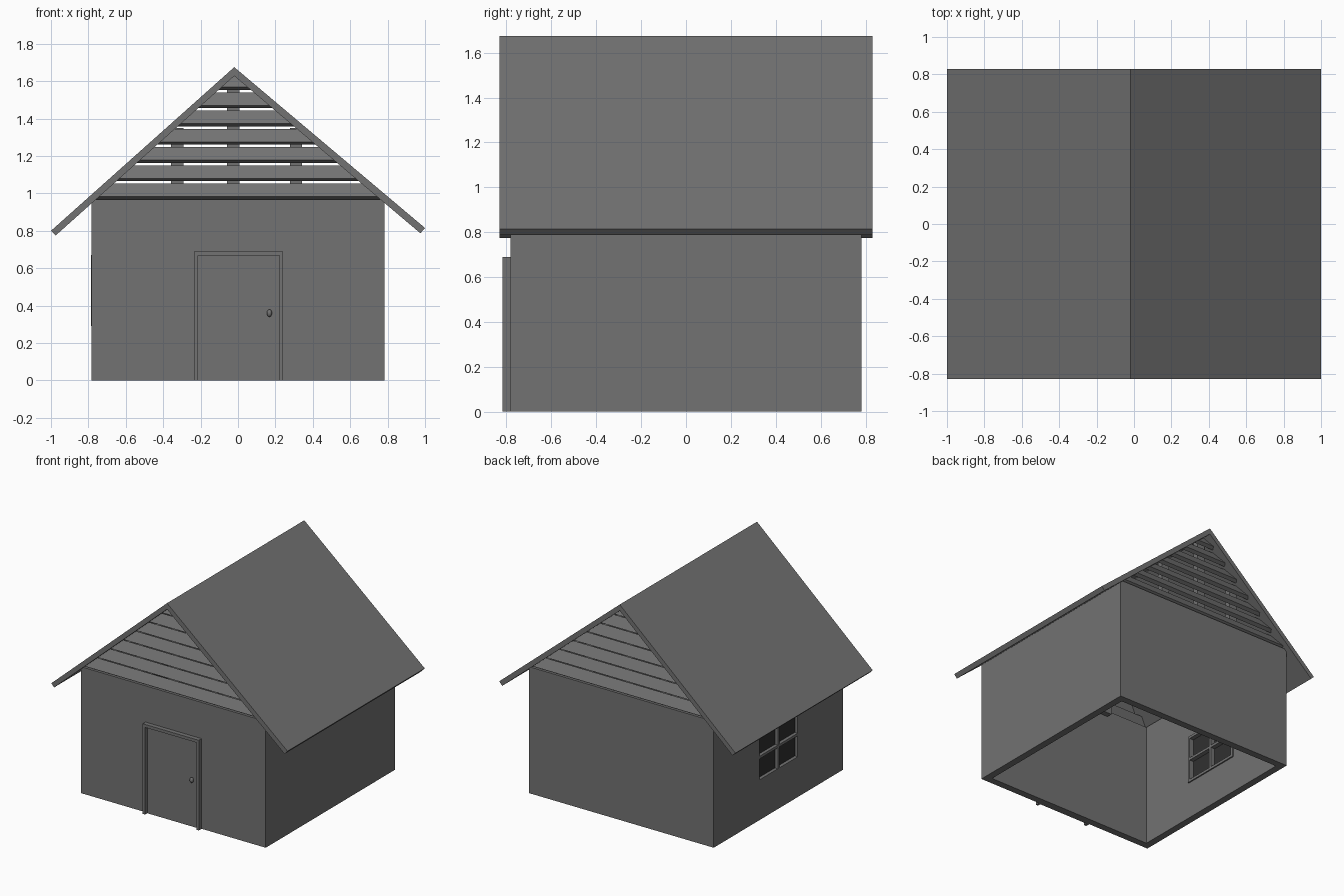
import bpy
import bmesh
from mathutils import Vector

if "Cube" in bpy.data.objects:
    bpy.data.objects.remove(bpy.data.objects["Cube"])


def material(name, value):
    mat = bpy.data.materials.new(name)
    mat.use_nodes = True
    colour = (value, value, value, 1)
    mat.diffuse_color = colour
    mat.node_tree.nodes["Principled BSDF"].inputs["Base Color"].default_value = colour
    return mat


GREY = material("plain grey", 0.17)
DARK = material("dark glass", 0.03)


def loft(name, start, end, mat=GREY):
    """Solid between two matching outlines."""
    bm = bmesh.new()
    a = [bm.verts.new(p) for p in start]
    b = [bm.verts.new(p) for p in end]
    bm.faces.new(a)
    bm.faces.new(b[::-1])
    for i in range(len(a)):
        j = (i + 1) % len(a)
        bm.faces.new((a[j], a[i], b[i], b[j]))
    bmesh.ops.recalc_face_normals(bm, faces=bm.faces)
    mesh = bpy.data.meshes.new(name)
    bm.to_mesh(mesh)
    bm.free()
    obj = bpy.data.objects.new(name, mesh)
    bpy.context.collection.objects.link(obj)
    mesh.materials.append(mat)
    return obj


def prism(name, outline, y0, y1, mat=GREY):
    return loft(name, [(x, y0, z) for x, z in outline],
                [(x, y1, z) for x, z in outline], mat)


def box(name, x0, x1, y0, y1, z0, z1, mat=GREY):
    return prism(name, [(x0, z0), (x1, z0), (x1, z1), (x0, z1)], y0, y1, mat)


def cut(target, cutter):
    mod = target.modifiers.new("cut", "BOOLEAN")
    mod.operation = "DIFFERENCE"
    mod.solver = "EXACT"
    mod.object = cutter
    bpy.context.view_layer.objects.active = target
    bpy.ops.object.modifier_apply(modifier=mod.name)
    bpy.data.objects.remove(cutter)


# Hollow walls, open below, with a window hole on one side
WALL, THICK, TOP = 0.783, 0.055, 0.967
INNER = WALL - THICK
WIN_Y, WIN_LOW, WIN_HIGH = 0.25, 0.29, 0.67
walls = box("walls", -WALL, WALL, -WALL, WALL, 0, TOP)
cut(walls, box("room_cutter", -INNER, INNER, -INNER, INNER, -1, 2))
cut(walls, box("window_cutter", -1, -0.6, -WIN_Y, WIN_Y, WIN_LOW, WIN_HIGH))

# Window frame, crossbars and glass
BAR = 0.02
wx0, wx1 = -WALL - 0.002, -INNER + 0.01
mid = (WIN_LOW + WIN_HIGH) / 2
for name, y in (("left", -WIN_Y), ("middle", -BAR / 2), ("right", WIN_Y - BAR)):
    box("window_upright_" + name, wx0, wx1, y, y + BAR, WIN_LOW, WIN_HIGH)
for name, z in (("bottom", WIN_LOW), ("middle", mid - BAR / 2), ("top", WIN_HIGH - BAR)):
    box("window_rail_" + name, wx0, wx1, -WIN_Y, WIN_Y, z, z + BAR)
box("window_glass", -0.76, -0.752, -WIN_Y, WIN_Y, WIN_LOW, WIN_HIGH, DARK)

# Roof slab with a ridge slightly off centre
RIDGE, APEX = -0.02, 1.628
prism("roof", [(-1, 0.80), (RIDGE, 1.675), (1, 0.815),
               (0.975, 0.787), (RIDGE, APEX), (-0.975, 0.775)], -0.83, 0.83)


def under_roof(z):
    """Left and right reach of the gable at height z, just inside the roof slab."""
    drop = max(APEX - z, 0) + 0.008
    return RIDGE - drop / 0.893, RIDGE + drop / 0.845


# Slatted gables with posts behind, on both ends
for side, sign in (("front", 1), ("back", -1)):
    for k in range(7):
        z = 0.968 + 0.0975 * k
        profile = [(-0.79, z + 0.015), (-0.75, z + 0.085),
                   (-0.724, z + 0.07), (-0.764, z)]
        profile = [(y * sign, min(h, APEX + 0.01)) for y, h in profile]
        loft(f"{side}_slat_{k + 1}",
             [(under_roof(h)[0], y, h) for y, h in profile],
             [(under_roof(h)[1], y, h) for y, h in profile])
    for name, x, high in (("left", 0.31, 1.35), ("middle", RIDGE - 0.005, 1.61),
                          ("right", -0.325, 1.35)):
        box(f"{side}_post_{name}", x - 0.033, x + 0.033,
            -0.724 * sign, -0.68 * sign, TOP - 0.05, high)

# Door, surround and knob
box("door", -0.22, 0.23, -0.79, -0.775, 0, 0.67)
prism("door_frame", [(-0.235, 0), (-0.235, 0.69), (0.24, 0.69), (0.24, 0),
                     (0.222, 0), (0.222, 0.667), (-0.215, 0.667), (-0.215, 0)],
      -0.817, -0.775)
bpy.ops.mesh.primitive_uv_sphere_add(segments=16, ring_count=10, radius=1,
                                     location=(0.168, -0.8, 0.36))
knob = bpy.context.object
knob.name = "door_knob"
knob.scale = Vector((0.014, 0.015, 0.02))
knob.data.materials.append(GREY)
bpy.ops.object.shade_smooth_by_angle()
